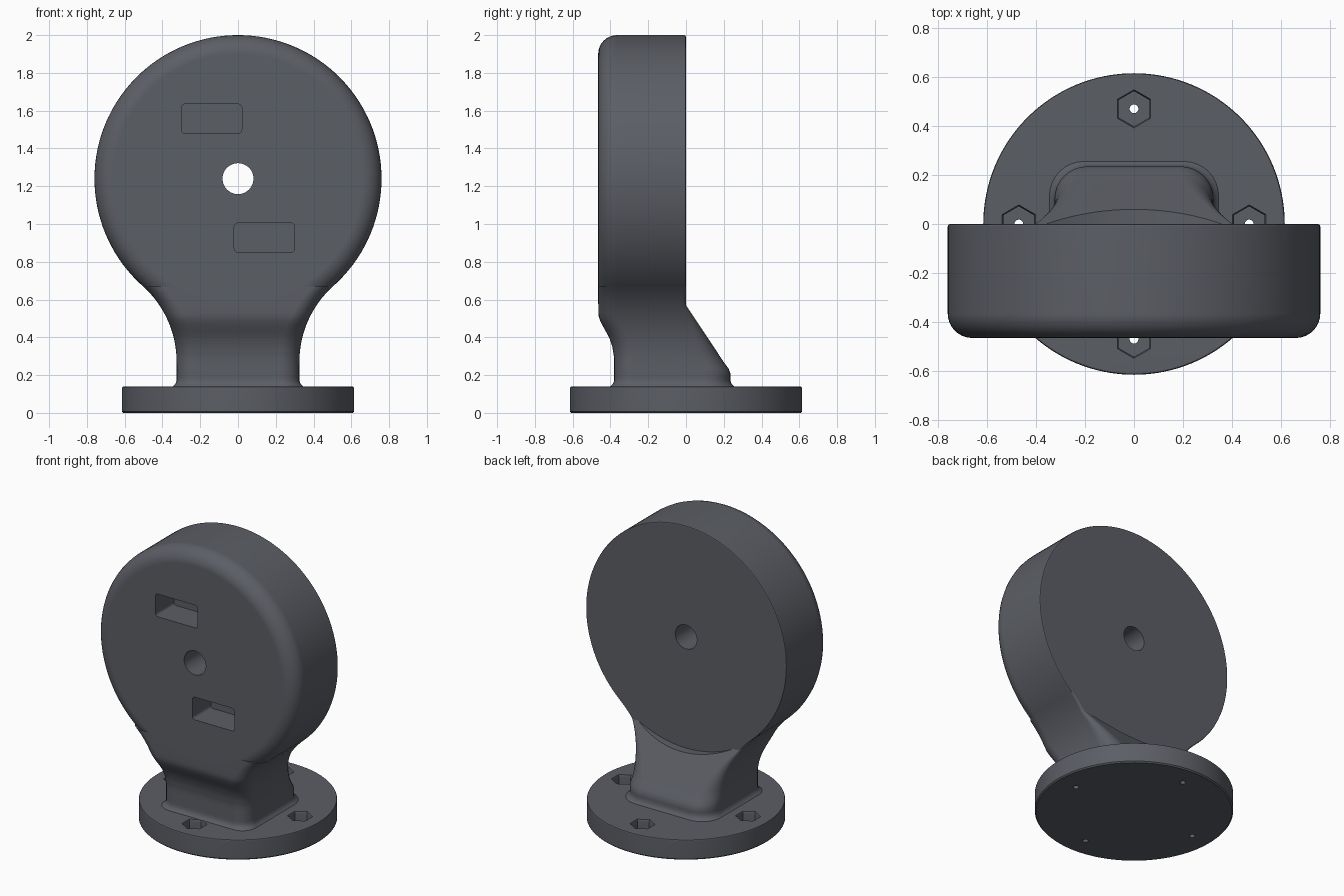
import bpy, bmesh, math
from mathutils import Matrix, Vector

if "Cube" in bpy.data.objects:
    bpy.data.objects.remove(bpy.data.objects["Cube"])

grey = bpy.data.materials.new("dark_grey")
grey.diffuse_color = (0.105, 0.112, 0.13, 1)
grey.use_nodes = True
grey.node_tree.nodes["Principled BSDF"].inputs["Base Color"].default_value = grey.diffuse_color


def make(name, rings):
    """Skin a stack of closed rings and cap both ends."""
    bm = bmesh.new()
    loops = [[bm.verts.new(p) for p in r] for r in rings]
    n = len(loops[0])
    for a, b in zip(loops, loops[1:]):
        for i in range(n):
            j = (i + 1) % n
            bm.faces.new((a[i], a[j], b[j], b[i]))
    bm.faces.new(loops[0][::-1])
    bm.faces.new(loops[-1])
    bmesh.ops.recalc_face_normals(bm, faces=bm.faces)
    me = bpy.data.meshes.new(name)
    bm.to_mesh(me)
    bm.free()
    me.materials.append(grey)
    ob = bpy.data.objects.new(name, me)
    bpy.context.collection.objects.link(ob)
    return ob


def lathe(name, profile, n=96, at=(0, 0, 0), along_y=False, turn=0.0):
    """Rings of (radius, height); along_y lays the axis along +y."""
    def place(r, h, i):
        a = 2 * math.pi * i / n + turn
        x, u = r * math.cos(a), r * math.sin(a)
        return Vector(at) + (Vector((x, h, u)) if along_y else Vector((x, u, h)))
    return make(name, [[place(r, h, i) for i in range(n)] for r, h in profile])


def rounded_rect(x0, x1, y0, y1, r0, r1, steps=8):
    """Outline with corner radius r0 at the y0 side and r1 at the y1 side."""
    pts = []
    for cx, cy, r, start in ((x1 - r0, y0 + r0, r0, 270), (x1 - r1, y1 - r1, r1, 0),
                             (x0 + r1, y1 - r1, r1, 90), (x0 + r0, y0 + r0, r0, 180)):
        for i in range(steps + 1):
            a = math.radians(start + 90 * i / steps)
            pts.append((cx + r * math.cos(a), cy + r * math.sin(a)))
    return pts


def boolean(ob, tool, op):
    m = ob.modifiers.new(op, 'BOOLEAN')
    m.operation, m.solver, m.object = op, 'EXACT', tool
    bpy.context.view_layer.objects.active = ob
    bpy.ops.object.modifier_apply(modifier=m.name)
    bpy.data.objects.remove(tool)


def lerp(table, z):
    for (z0, v0), (z1, v1) in zip(table, table[1:]):
        if z <= z1:
            t = max(0, (z - z0) / (z1 - z0))
            return v0 + (v1 - v0) * t
    return table[-1][1]


def smooth(ob):
    bpy.ops.object.select_all(action='DESELECT')
    ob.select_set(True)
    bpy.context.view_layer.objects.active = ob
    bpy.ops.object.shade_smooth_by_angle(angle=math.radians(32))
    ob.modifiers.new("flat_normals", 'WEIGHTED_NORMAL').keep_sharp = True


HUB = 1.24   # height of the head centre
R = 0.76     # head radius

# Neck: sections that flare into the head, with a sloping back
front = [(.14, -.40), (.155, -.386), (.17, -.38), (.29, -.38), (.35, -.39), (.40, -.407),
         (.45, -.435), (.48, -.452), (.51, -.462), (.55, -.464), (.7, -.465)]
back = [(.14, .255), (.155, .241), (.17, .235), (.21, .235), (.235, .225), (.26, .206),
        (.57, 0.0), (.7, 0.0)]
back_round = [(.14, .14), (.28, .13), (.57, .02), (.7, .01)]


def half_width(z):
    foot = lerp([(.14, .02), (.155, .006), (.17, 0), (1, 0)], z)
    if z < .27:
        return .325 + foot
    return .864 - math.sqrt(.539 ** 2 - (z - .27) ** 2)


levels = [.13, .14, .147, .155, .17, .19, .21, .235, .26, .29]
levels += [.31 + .02 * i for i in range(18)] + [.67]
rings = []
for z in levels:
    w = half_width(z)
    rings.append([(x, y, z) for x, y in rounded_rect(
        -w, w, lerp(front, z), lerp(back, z), .1, lerp(back_round, z))])
body = make("head_and_neck", rings)

# Round clearance behind the head face
boolean(body, lathe("clearance", [(R, 0), (R, .5)], at=(0, 0, HUB), along_y=True), 'DIFFERENCE')

# Head: thick disc with a rounded front rim
rim = [(R - .1 + .1 * math.sin(a), -.365 - .1 * math.cos(a))
       for a in [math.radians(11.25 * i) for i in range(9)]]
head = lathe("head", rim + [(R, -.01), (R - .003, -.003), (R - .01, 0)],
             n=128, at=(0, 0, HUB), along_y=True)
boolean(body, head, 'UNION')

# Axle hole and two front pockets
boolean(body, lathe("axle_hole", [(.082, -1), (.082, 1)], n=48, at=(0, 0, HUB), along_y=True),
        'DIFFERENCE')
for x0, z0 in ((-.30, 1.48), (-.02, .85)):
    outline = rounded_rect(x0, x0 + .32, z0, z0 + .155, .02, .02, 4)
    pocket = make("pocket", [[(x, y, z) for x, z in outline] for y in (-.6, -.265)])
    boolean(body, pocket, 'DIFFERENCE')
smooth(body)

# Base flange with four hexagonal nut pockets and screw holes
base = lathe("base_flange", [(.607, 0), (.615, .008), (.615, .13), (.612, .137), (.605, .14)], n=128)
for i in range(4):
    a = math.pi / 2 * i
    at = (.47 * math.cos(a), .47 * math.sin(a), 0)
    boolean(base, lathe("nut_pocket", [(.072, .07), (.072, .125), (.08, .145), (.08, .2)],
                        n=6, at=at, turn=math.pi / 6), 'DIFFERENCE')
    boolean(base, lathe("screw_hole", [(.018, -.1), (.018, .2)], n=20, at=at), 'DIFFERENCE')
smooth(base)
